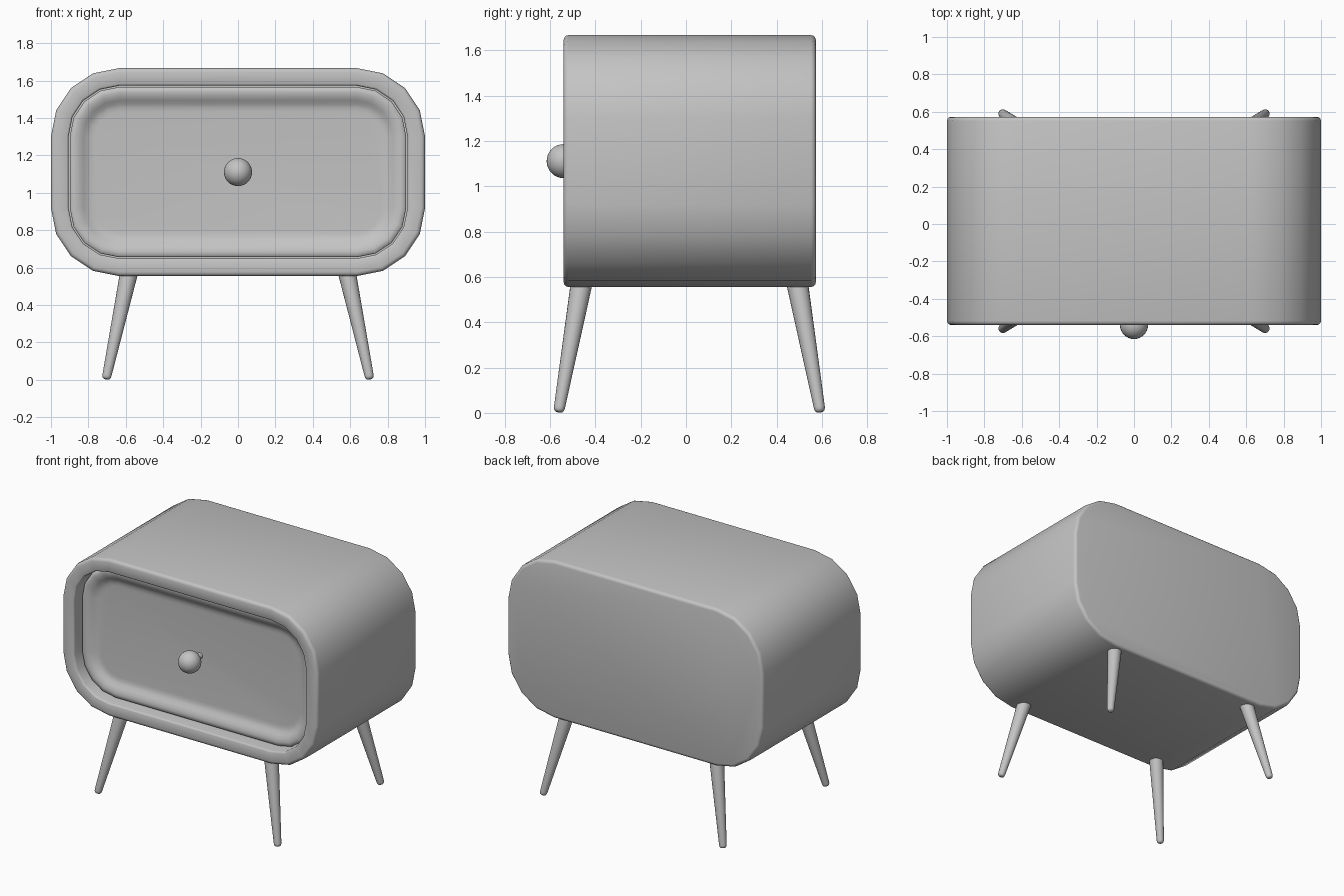
import bpy, bmesh, math
from mathutils import Vector

cube = bpy.data.objects.get("Cube")
if cube:
    bpy.data.objects.remove(cube, do_unlink=True)

mat = bpy.data.materials.new("plain grey")
mat.use_nodes = True
GREY = (0.55, 0.55, 0.55, 1)
mat.diffuse_color = GREY
mat.node_tree.nodes["Principled BSDF"].inputs["Base Color"].default_value = GREY

HALF_W, HALF_H, MID_Z, RADIUS = 1.0, 0.556, 1.111, 0.365
FRONT, BACK = -0.54, 0.573


def outline(inset, y):
    """Rounded rectangle facing the front, four segments per corner."""
    r = RADIUS - inset
    points = []
    for quarter, (sx, sz) in enumerate([(1, 1), (-1, 1), (-1, -1), (1, -1)]):
        for step in range(5):
            a = math.radians(quarter * 90 + step * 22.5)
            points.append((sx * (HALF_W - RADIUS) + r * math.cos(a), y,
                           MID_Z + sz * (HALF_H - RADIUS) + r * math.sin(a)))
    return points


def circle(centre, axis, r, count=20):
    turn = Vector((0, 0, 1)).rotation_difference(axis)
    return [centre + turn @ Vector((r * math.cos(i * math.tau / count),
                                    r * math.sin(i * math.tau / count), 0))
            for i in range(count)]


def loft(name, rings, angle=50):
    """Skin a closed solid through a list of rings and cap both ends."""
    bm = bmesh.new()
    loops = [[bm.verts.new(p) for p in ring] for ring in rings]
    for a, b in zip(loops, loops[1:]):
        for i in range(len(a)):
            j = (i + 1) % len(a)
            bm.faces.new((a[i], a[j], b[j], b[i]))
    bm.faces.new(loops[0])
    bm.faces.new(loops[-1])
    bmesh.ops.recalc_face_normals(bm, faces=bm.faces)
    mesh = bpy.data.meshes.new(name)
    bm.to_mesh(mesh)
    bm.free()
    ob = bpy.data.objects.new(name, mesh)
    bpy.context.collection.objects.link(ob)
    finish(ob, angle)


def finish(ob, angle=50):
    ob.data.materials.append(mat)
    bpy.ops.object.select_all(action="DESELECT")
    ob.select_set(True)
    bpy.context.view_layer.objects.active = ob
    bpy.ops.object.shade_smooth_by_angle(angle=math.radians(angle))


def bevel(y, size, sy, steps=3):
    """Rounded outer edge as (inset, y) pairs, running towards sy."""
    return [(size * (1 - math.cos(t)), y - sy * size * (1 - math.sin(t)))
            for t in (math.pi / 2 * k / steps for k in range(steps + 1))]


# Cabinet: rounded shell with an open front
shell = bevel(BACK, 0.022, 1)[::-1] + bevel(FRONT, 0.022, -1)
shell += [(0.084, FRONT), (0.091, FRONT + 0.004), (0.094, FRONT + 0.012), (0.094, -0.34)]
loft("cabinet_shell", [outline(*p) for p in shell])

# Drawer: set back in the opening, with a soft rim around a sunken panel
drawer = [(0.101, -0.345), (0.101, -0.455), (0.106, -0.463), (0.13, -0.464), (0.152, -0.459),
          (0.173, -0.447), (0.192, -0.434), (0.212, -0.427), (0.235, -0.425)]
loft("drawer_front", [outline(*p) for p in drawer], 60)

# Knob on a short stem
front_axis = Vector((0, -1, 0))
loft("knob_stem", [circle(Vector((0, y, MID_Z)), front_axis, 0.022, 16) for y in (-0.41, -0.5)])
bpy.ops.mesh.primitive_uv_sphere_add(segments=32, ring_count=16, radius=0.075,
                                     location=(0, FRONT, MID_Z))
knob = bpy.context.object
knob.name = "knob"
finish(knob)

# Legs: splayed, tapered, rounded at the foot
for side, sx in (("left", 1), ("right", -1)):
    for end, sy in (("front", -1), ("back", 1)):
        top = Vector((sx * 0.577, 0.015 + sy * 0.471, 0.6))
        foot = Vector((sx * 0.705, 0.015 + sy * 0.577, 0.004))
        axis = (top - foot).normalized()
        profile = [(0, 0.012), (0.004, 0.019), (0.012, 0.023), (0.022, 0.0245)]
        rings = [circle(foot + axis * d, axis, r) for d, r in profile]
        rings.append(circle(top, axis, 0.049))
        loft(f"{end}_{side}_leg", rings)
